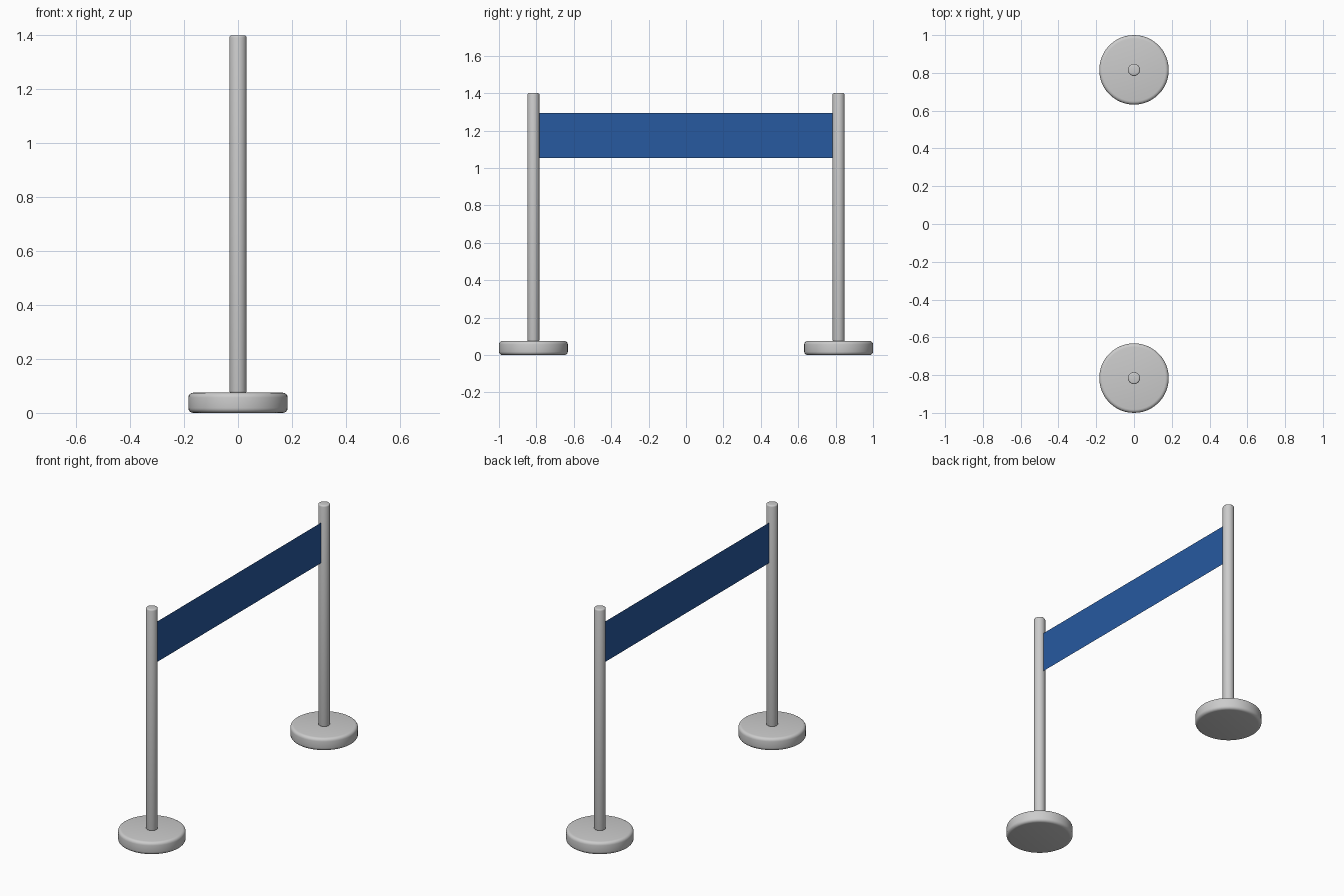
import bpy

if "Cube" in bpy.data.objects:
    bpy.data.objects.remove(bpy.data.objects["Cube"])

POST_Y = 0.816


def rounded_cylinder(name, radius, z0, z1, y, bevel, segments):
    bpy.ops.mesh.primitive_cylinder_add(vertices=48, radius=radius, depth=z1 - z0,
                                        location=(0, y, (z0 + z1) / 2))
    ob = bpy.context.object
    ob.name = name
    mod = ob.modifiers.new("rounded_rims", 'BEVEL')
    mod.width = bevel
    mod.segments = segments
    mod.limit_method = 'ANGLE'
    mod.angle_limit = 0.7
    bpy.ops.object.modifier_apply(modifier=mod.name)
    bpy.ops.object.shade_smooth_by_angle(angle=0.6)
    return ob


# Two stanchions: weighted round base and slim post
for side, s in (("front", -1), ("back", 1)):
    rounded_cylinder(side + "_base", 0.184, 0.0, 0.075, s * POST_Y, 0.018, 4)
    rounded_cylinder(side + "_post", 0.032, 0.073, 1.40, s * POST_Y, 0.008, 3)

# Flat blue belt stretched between the posts (a single thin sheet)
y, z0, z1 = POST_Y - 0.031, 1.053, 1.295
mesh = bpy.data.meshes.new("belt")
mesh.from_pydata([(0, -y, z0), (0, y, z0), (0, y, z1), (0, -y, z1)], [], [(0, 1, 2, 3)])
belt = bpy.data.objects.new("belt", mesh)
bpy.context.collection.objects.link(belt)
blue = bpy.data.materials.new("belt_blue")
blue.diffuse_color = (0.02, 0.10, 0.35, 1)
blue.use_nodes = True
blue.node_tree.nodes["Principled BSDF"].inputs["Base Color"].default_value = blue.diffuse_color
mesh.materials.append(blue)
